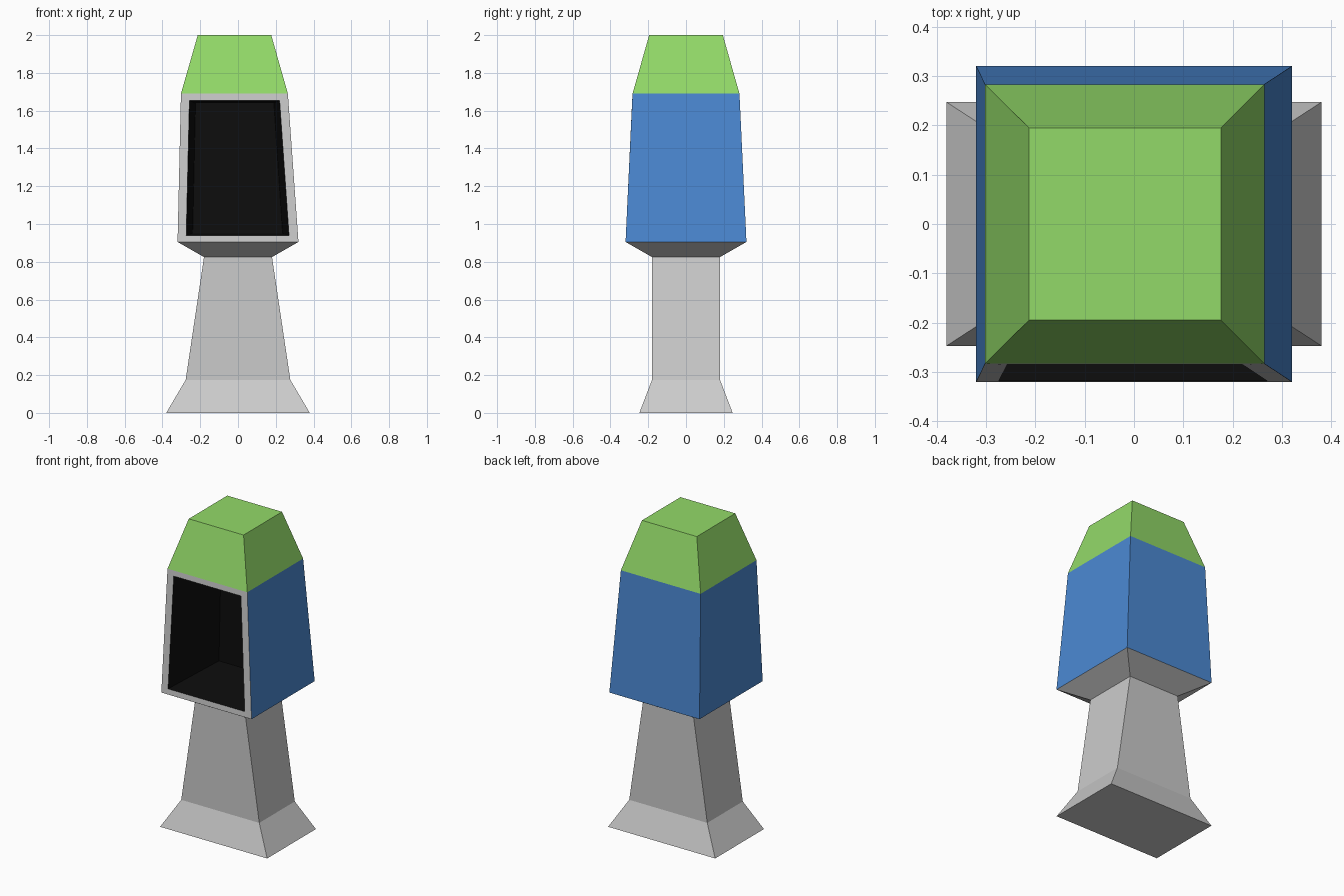
import bpy, bmesh

if "Cube" in bpy.data.objects:
    bpy.data.objects.remove(bpy.data.objects["Cube"])


def material(name, rgb):
    m = bpy.data.materials.new(name)
    m.diffuse_color = (*rgb, 1)
    m.use_nodes = True
    m.node_tree.nodes["Principled BSDF"].inputs["Base Color"].default_value = m.diffuse_color
    return m


def rect(x0, x1, y, z):
    """Horizontal rectangle, counter-clockwise from above."""
    return [(x0, -y, z), (x1, -y, z), (x1, y, z), (x0, y, z)]


def upright(bottom, top):
    """Front-facing quad from (x0, x1, y, z) bottom and top edges."""
    (a0, a1, ay, az), (b0, b1, by, bz) = bottom, top
    return [(a0, ay, az), (a1, ay, az), (b1, by, bz), (b0, by, bz)]


def loft(name, rings, mat=None, start=False, end=False, sides=range(4)):
    """Skin four-sided rings, with optional caps and chosen sides."""
    bm = bmesh.new()
    vs = [[bm.verts.new(p) for p in r] for r in rings]
    for a, b in zip(vs, vs[1:]):
        for j in sides:
            k = (j + 1) % 4
            bm.faces.new((a[j], a[k], b[k], b[j]))
    if start:
        bm.faces.new(vs[0][::-1])
    if end:
        bm.faces.new(vs[-1])
    me = bpy.data.meshes.new(name)
    bm.to_mesh(me)
    bm.free()
    ob = bpy.data.objects.new(name, me)
    bpy.context.collection.objects.link(ob)
    if mat:
        me.materials.append(mat)
    return ob


blue = material("blue", (0.07, 0.25, 0.65))
green = material("green", (0.29, 0.7, 0.14))
black = material("black", (0.004, 0.004, 0.004))

base = rect(-0.32, 0.32, 0.32, 0.905)
shoulder = rect(-0.302, 0.264, 0.283, 1.69)
crown = rect(-0.213, 0.176, 0.195, 2.0)

# Flared pedestal and underside of the cabinet
loft("pedestal", [rect(-0.38, 0.38, 0.247, 0), rect(-0.277, 0.277, 0.18, 0.175),
                  rect(-0.18, 0.18, 0.18, 0.825), base], start=True)

# Cabinet side and back panels
loft("cabinet_panels", [base, shoulder], blue, sides=(1, 2, 3))

# Tapered cap
loft("cap", [shoulder, crown], green, end=True)

# Front frame and the recess behind it
outer = upright((-0.32, 0.32, -0.32, 0.905), (-0.302, 0.264, -0.283, 1.69))
opening = upright((-0.274, 0.27, -0.318, 0.94), (-0.257, 0.22, -0.285, 1.655))
back = upright((-0.24, 0.236, 0.15, 0.95), (-0.225, 0.19, 0.15, 1.64))
loft("front_frame", [outer, opening])
loft("recess", [opening, back], black, end=True)
